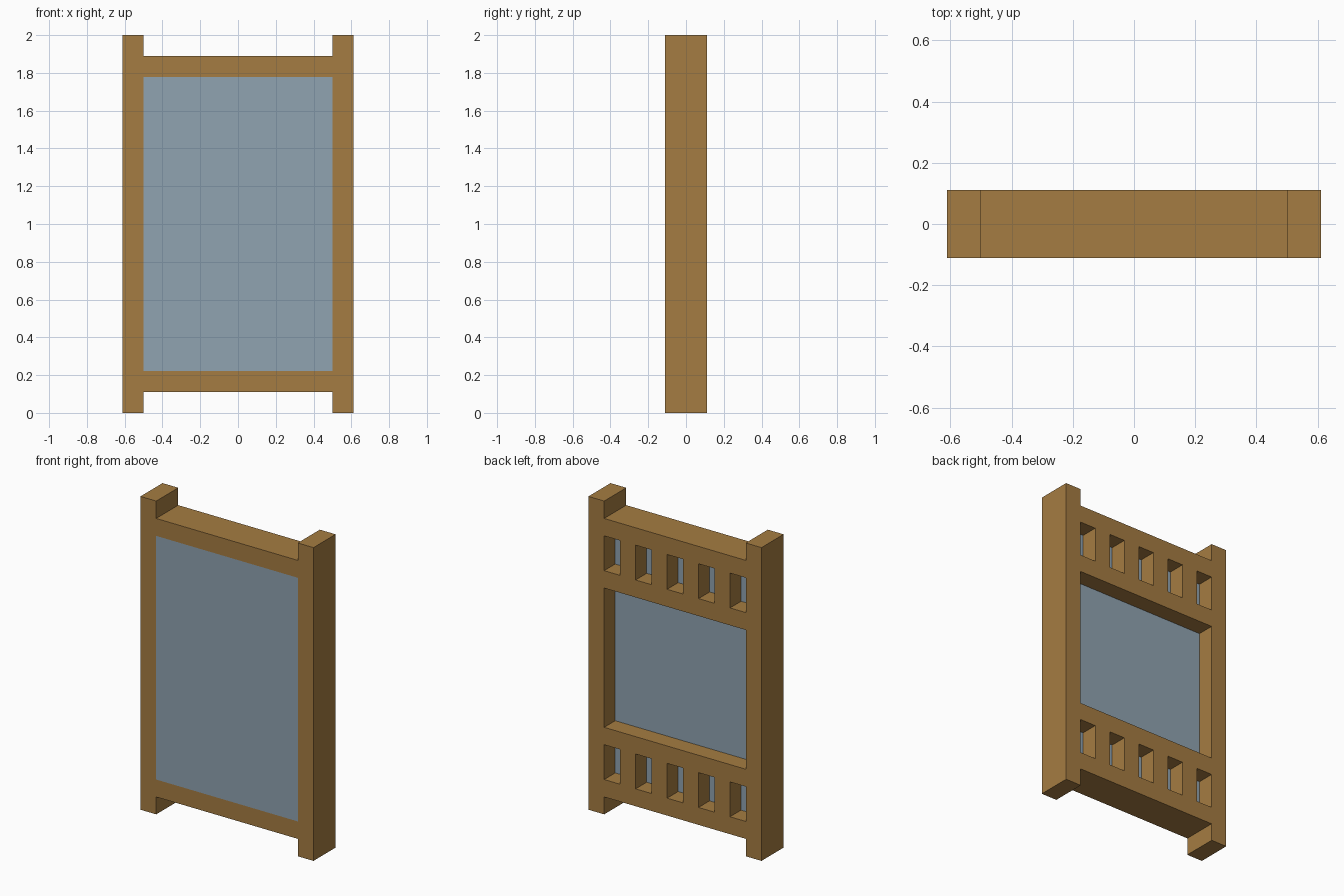
import bpy

cube = bpy.data.objects.get("Cube")
if cube:
    bpy.data.objects.remove(cube, do_unlink=True)

U = 1 / 9  # module: every part is a whole number of these


def make_material(name, color):
    mat = bpy.data.materials.new(name)
    mat.use_nodes = True
    mat.diffuse_color = color
    mat.node_tree.nodes["Principled BSDF"].inputs["Base Color"].default_value = color
    return mat


wood = make_material("warm_wood", (0.376, 0.202, 0.054, 1))
glass = make_material("blue_grey_pane", (0.279, 0.366, 0.440, 1))


def box(name, x, y, z, mat):
    """Box between (min, max) pairs measured in modules."""
    bpy.ops.mesh.primitive_cube_add(size=1)
    obj = bpy.context.object
    obj.name = name
    spans = (x, y, z)
    obj.location = [U * (a + b) / 2 for a, b in spans]
    obj.scale = [U * (b - a) for a, b in spans]
    bpy.ops.object.transform_apply(location=True, rotation=False, scale=True)
    obj.data.materials.append(mat)
    return obj


INNER = (-4.5, 4.5)
FULL, FRONT, BACK = (-1, 1), (-1, 0), (0, 1)

# Upright posts
box("left_post", (4.5, 5.5), FULL, (0, 18), wood)
box("right_post", (-5.5, -4.5), FULL, (0, 18), wood)

# Outer rails, full depth
box("bottom_rail", INNER, FULL, (1, 2), wood)
box("top_rail", INNER, FULL, (16, 17), wood)

# Pane flush with the front
box("pane", INNER, FRONT, (2, 16), glass)

# Inner rails and short bars behind the pane
box("lower_back_rail", INNER, BACK, (4, 5), wood)
box("upper_back_rail", INNER, BACK, (13, 14), wood)
for row, z in (("lower", (2, 4)), ("upper", (14, 16))):
    for i in range(4):
        x = -3.5 + 2 * i
        box(f"{row}_bar_{i + 1}", (x, x + 1), BACK, z, wood)
